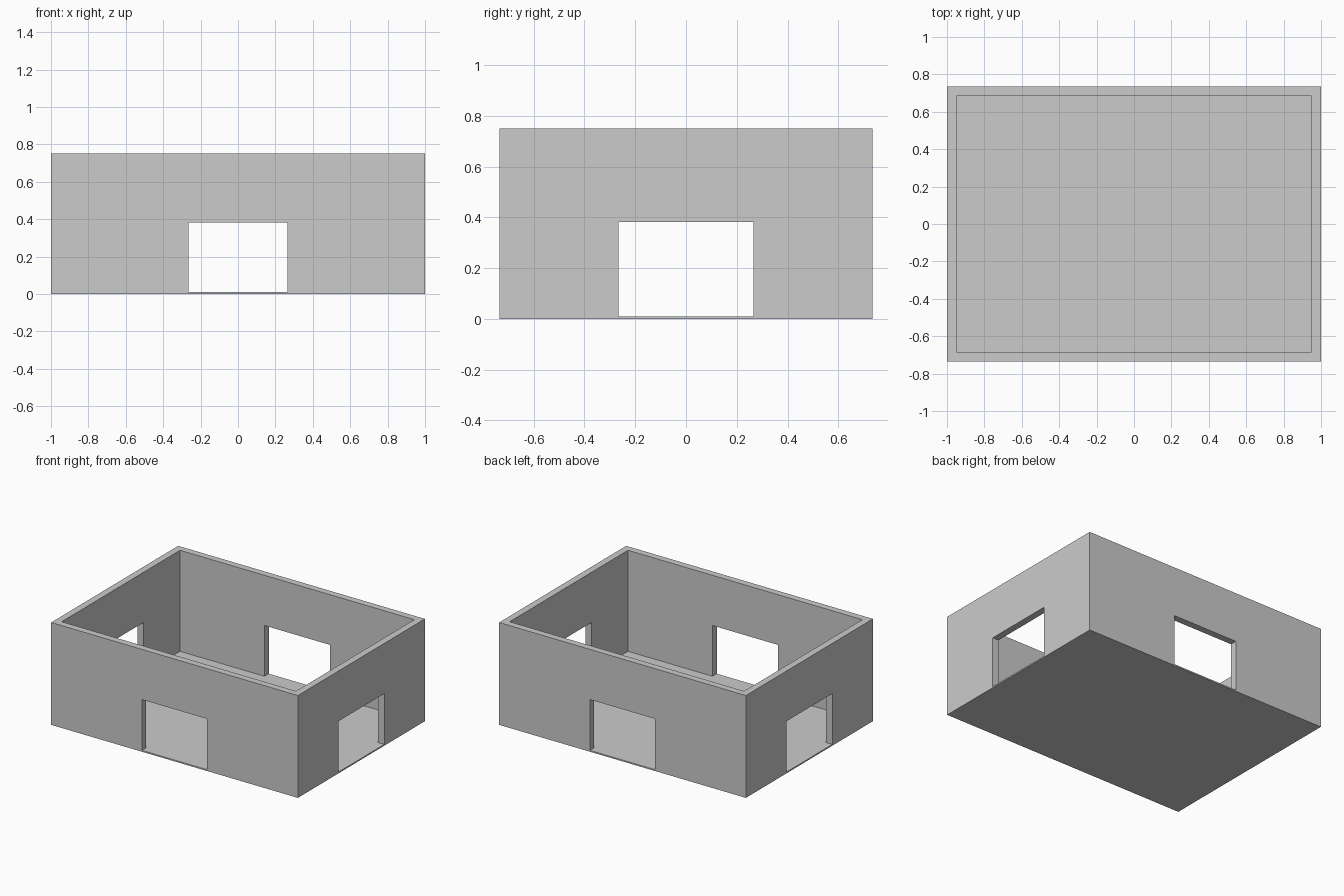
import bpy

if "Cube" in bpy.data.objects:
    bpy.data.objects.remove(bpy.data.objects["Cube"])

W, D, H = 2.0, 1.47, 0.75      # outer size
WALL, FLOOR = 0.05, 0.01       # wall and floor thickness
DOOR_W, DOOR_TOP = 0.53, 0.382 # openings


def box(name, sx, sy, z0, z1):
    bpy.ops.mesh.primitive_cube_add(size=1, location=(0, 0, (z0 + z1) / 2))
    ob = bpy.context.object
    ob.name = name
    ob.scale = (sx, sy, z1 - z0)
    bpy.ops.object.transform_apply(location=True, rotation=False, scale=True)
    return ob


def cut(target, cutter):
    mod = target.modifiers.new(cutter.name, 'BOOLEAN')
    mod.operation = 'DIFFERENCE'
    mod.solver = 'EXACT'
    mod.object = cutter
    bpy.context.view_layer.objects.active = target
    bpy.ops.object.modifier_apply(modifier=mod.name)
    bpy.data.objects.remove(cutter)


# Solid block that becomes the walls and floor
room = box("room_shell", W, D, 0, H)

# Open-topped interior
cut(room, box("interior_cutter", W - 2 * WALL, D - 2 * WALL, FLOOR, H + 0.2))

# One doorway through each pair of opposite walls
cut(room, box("front_back_door_cutter", DOOR_W, D + 0.2, FLOOR, DOOR_TOP))
cut(room, box("side_door_cutter", W + 0.2, DOOR_W, FLOOR, DOOR_TOP))
